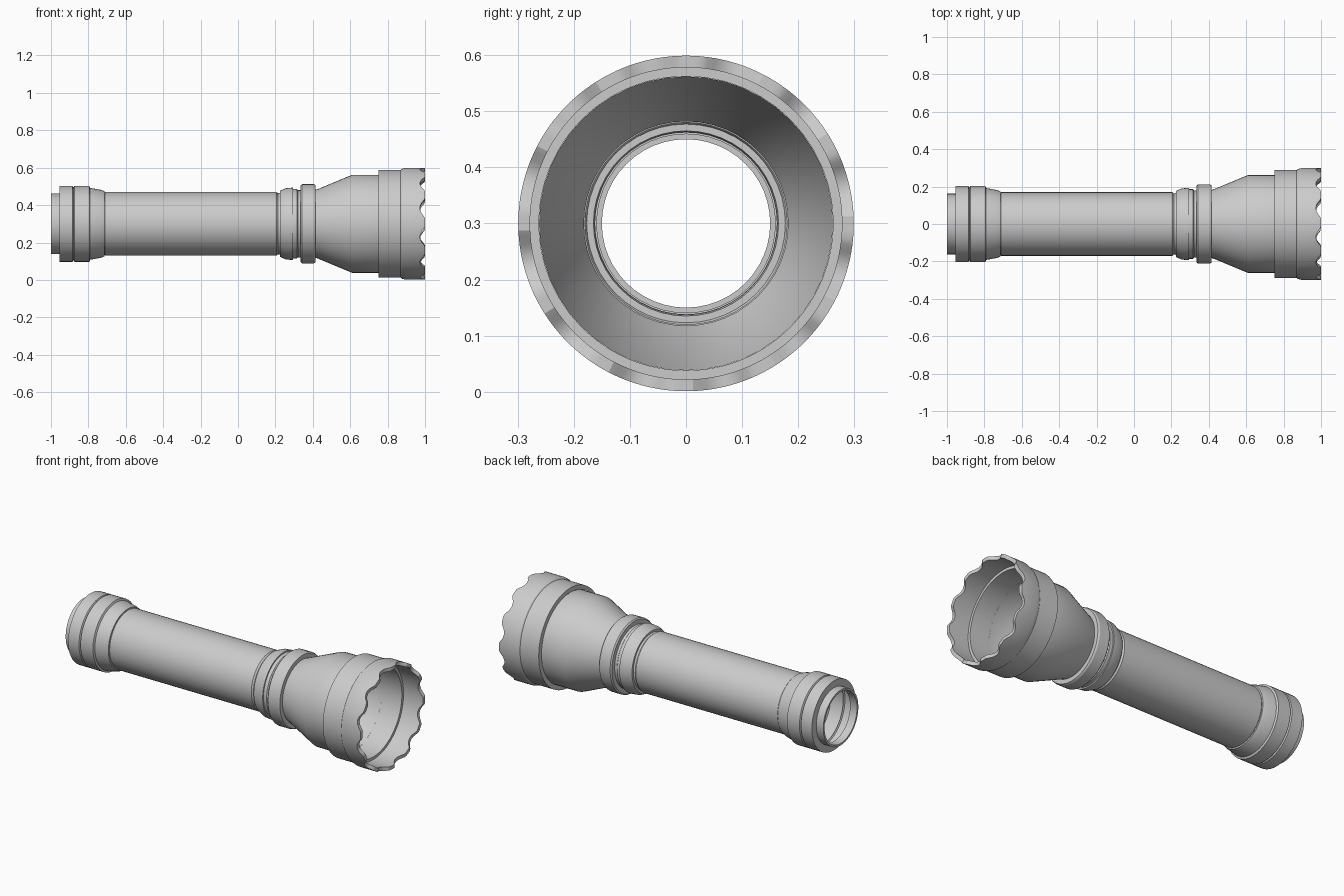
import bpy, bmesh
from math import sin, cos, pi, radians

if "Cube" in bpy.data.objects:
    bpy.data.objects.remove(bpy.data.objects["Cube"])

AXIS_Z = 0.3


def lathe(name, profile, segs=48, shift=None):
    """Revolve (x, radius) points about the long axis; shift(i, angle) moves a point in x."""
    bm = bmesh.new()
    rings = []
    for i, (x, r) in enumerate(profile):
        ring = []
        for j in range(segs):
            a = 2 * pi * j / segs
            dx = shift(i, a) if shift else 0
            ring.append(bm.verts.new((x + dx, r * cos(a), AXIS_Z + r * sin(a))))
        rings.append(ring)
    for a, b in zip(rings, rings[1:]):
        for j in range(segs):
            k = (j + 1) % segs
            bm.faces.new((a[j], a[k], b[k], b[j]))
    mesh = bpy.data.meshes.new(name)
    bm.to_mesh(mesh)
    bm.free()
    ob = bpy.data.objects.new(name, mesh)
    bpy.context.collection.objects.link(ob)
    bpy.ops.object.select_all(action='DESELECT')
    ob.select_set(True)
    bpy.context.view_layer.objects.active = ob
    bpy.ops.object.shade_smooth_by_angle(angle=radians(25))
    return ob


# Tail cap with an open rear lip, one groove and a tapered collar
lathe("tail_cap", [
    (-0.955, 0.16), (-0.955, 0.15), (-1.0, 0.15), (-1.0, 0.162), (-0.955, 0.162),
    (-0.955, 0.203), (-0.885, 0.203), (-0.88, 0.194), (-0.875, 0.203),
    (-0.795, 0.203), (-0.79, 0.192), (-0.735, 0.182), (-0.715, 0.175),
    (-0.715, 0.165)])

# Plain barrel
lathe("barrel", [(-0.72, 0.162), (-0.71, 0.17), (0.205, 0.17), (0.215, 0.162)])

# Neck: rounded collar, groove and raised ring
lathe("neck", [
    (0.21, 0.162), (0.225, 0.165), (0.225, 0.177), (0.255, 0.19), (0.295, 0.194),
    (0.295, 0.186), (0.315, 0.186), (0.32, 0.18), (0.335, 0.18), (0.335, 0.205),
    (0.342, 0.212), (0.405, 0.212), (0.415, 0.207), (0.415, 0.182)])

# Flared thin-walled head
lathe("head", [
    (0.415, 0.182), (0.43, 0.187), (0.61, 0.262), (0.75, 0.262)])

# Bezel with a scalloped front rim of twelve notches
RIM = (5, 6)


def scallop(i, a):
    if i not in RIM:
        return 0
    t = ((a - radians(13.5)) / radians(30) + 0.5) % 1 - 0.5
    return -0.027 * max(0, 1 - (t / 0.33) ** 2)


lathe("bezel", [
    (0.75, 0.262), (0.75, 0.288), (0.87, 0.288), (0.875, 0.293), (0.895, 0.299),
    (1.0, 0.299), (1.0, 0.278), (0.875, 0.278), (0.875, 0.262), (0.75, 0.262)],
    segs=144, shift=scallop)
